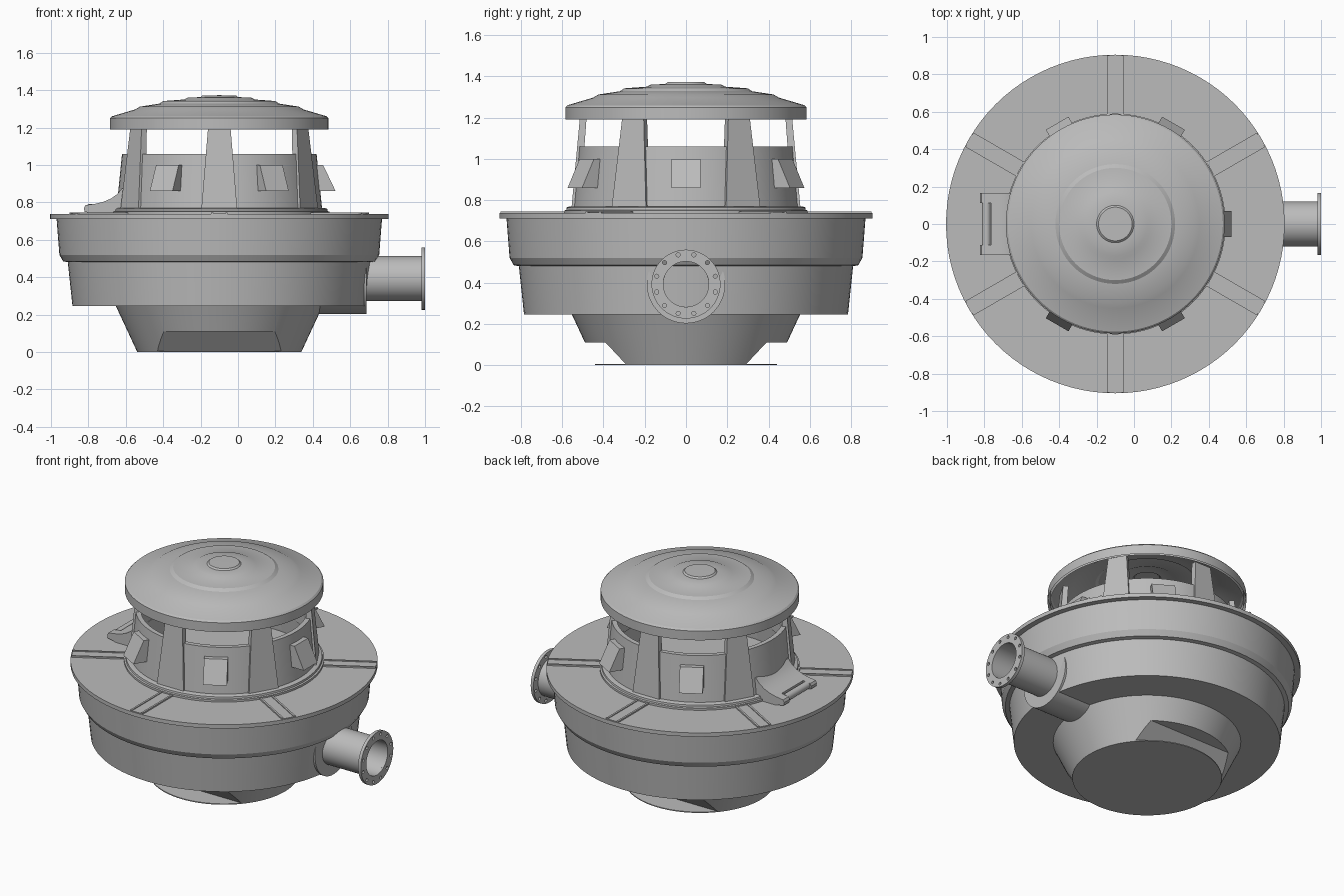
import bpy, bmesh, math
from mathutils import Matrix, Vector

if "Cube" in bpy.data.objects:
    bpy.data.objects.remove(bpy.data.objects["Cube"], do_unlink=True)

CX = -0.1                       # axis of the round body
AXIS = Matrix.Translation((CX, 0, 0))
PIPE_Z = 0.393

grey = bpy.data.materials.new("plain_grey")
grey.use_nodes = True
grey.diffuse_color = (0.5, 0.5, 0.5, 1)
grey.node_tree.nodes["Principled BSDF"].inputs["Base Color"].default_value = (0.5, 0.5, 0.5, 1)


def finish(name, bm, matrix):
    """Turn a bmesh into a shaded, coloured object."""
    bmesh.ops.remove_doubles(bm, verts=bm.verts, dist=1e-5)
    bmesh.ops.recalc_face_normals(bm, faces=bm.faces)
    bm.transform(matrix)
    mesh = bpy.data.meshes.new(name)
    bm.to_mesh(mesh)
    bm.free()
    mesh.materials.append(grey)
    ob = bpy.data.objects.new(name, mesh)
    bpy.context.collection.objects.link(ob)
    smooth(ob)
    return ob


def activate(ob):
    bpy.ops.object.select_all(action='DESELECT')
    ob.select_set(True)
    bpy.context.view_layer.objects.active = ob


def smooth(ob):
    activate(ob)
    bpy.ops.object.shade_smooth_by_angle(angle=math.radians(25))


def lathe(name, profile, matrix=AXIS, steps=96, closed=False):
    """Spin a (radius, z) profile around the z axis."""
    bm = bmesh.new()
    vs = [bm.verts.new((r, 0, z)) for r, z in profile]
    pairs = list(zip(vs, vs[1:])) + ([(vs[-1], vs[0])] if closed else [])
    edges = [bm.edges.new(p) for p in pairs]
    bmesh.ops.spin(bm, geom=vs + edges, cent=(0, 0, 0), axis=(0, 0, 1),
                   angle=math.tau, steps=steps)
    return finish(name, bm, matrix)


def prism(name, profile, widths, azimuth=0, shift=0):
    """Extrude a (radius, z) outline sideways; half width given per point."""
    if not isinstance(widths, list):
        widths = [widths] * len(profile)
    bm = bmesh.new()
    sides = [[bm.verts.new((r, s * w + shift, z)) for (r, z), w in zip(profile, widths)]
             for s in (-1, 1)]
    bm.faces.new(sides[0])
    bm.faces.new(sides[1])
    n = len(profile)
    for i in range(n):
        j = (i + 1) % n
        bm.faces.new((sides[0][i], sides[0][j], sides[1][j], sides[1][i]))
    return finish(name, bm, AXIS @ Matrix.Rotation(math.radians(azimuth), 4, 'Z'))


def cut(target, cutter):
    cutter.hide_render = True
    mod = target.modifiers.new("cut", 'BOOLEAN')
    mod.operation = 'DIFFERENCE'
    mod.solver = 'EXACT'
    mod.object = cutter
    activate(target)
    bpy.ops.object.modifier_apply(modifier=mod.name)
    bpy.data.objects.remove(cutter, do_unlink=True)


# Stepped lower body with its flat deck
lathe("body", [(0, 0.245), (0.785, 0.245), (0.81, 0.48), (0.835, 0.485), (0.855, 0.52),
               (0.87, 0.712), (0.905, 0.712), (0.905, 0.737), (0, 0.737)])

# Tapered foot with a sloped notch at front and back, on a thin round plate
foot = lathe("foot", [(0, 0.003), (0.44, 0.003), (0.555, 0.25), (0, 0.25)])
for azimuth in (90, -90):
    cut(foot, prism("notch_cutter", [(0.24, -0.05), (0.39, 0.11), (0.8, 0.11), (0.8, -0.05)],
                    0.5, azimuth))
smooth(foot)
lathe("base_plate", [(0, 0), (0.44, 0), (0.44, 0.006), (0, 0.006)])

# Open drum on the deck, with a stepped seam ring at its foot
lathe("drum", [(0.553, 0.73), (0.52, 1.06), (0.49, 1.06), (0.52, 0.73)], closed=True)
lathe("seam_ring", [(0.59, 0.735), (0.59, 0.75), (0.58, 0.753), (0.578, 0.765),
                    (0.565, 0.77), (0.54, 0.77), (0.54, 0.735)], closed=True)

# Thin domed roof with concentric steps
roof = [(0.585, 1.19), (0.585, 1.25), (0.575, 1.26), (0.45, 1.297), (0.425, 1.312),
        (0.32, 1.328), (0.3, 1.342), (0.19, 1.35), (0.17, 1.36), (0.1, 1.363),
        (0.09, 1.372), (0, 1.373)]
inner = [(max(r - 0.015, 0), z - 0.012) for r, z in reversed(roof[1:])]
lathe("roof", roof + inner + [(0.57, 1.19)])

# Tapered pillars and the paired deck seams in line with them
for i in range(6):
    a = 30 + 60 * i
    prism("pillar_%d" % (i + 1), [(0.515, 0.75), (0.556, 0.75), (0.512, 1.225), (0.48, 1.225)],
          [0.097, 0.097, 0.058, 0.058], a)
    prism("deck_strip_%d" % (i + 1), [(0.56, 0.73), (0.9, 0.73), (0.9, 0.741), (0.56, 0.741)],
          0.042, a)
    for s in (-1, 1):
        prism("deck_seam_%d" % (i + 1), [(0.56, 0.73), (0.9, 0.73), (0.9, 0.746), (0.56, 0.746)],
              0.006, a, s * 0.038)

# Wedge-shaped vent hoods between the pillars, except at the hatch side
for i, a in enumerate((0, 60, 120, 240, 300)):
    prism("vent_hood_%d" % (i + 1), [(0.5, 0.86), (0.622, 0.86), (0.555, 1.0), (0.5, 1.0)],
          0.07, a)

# Hatch with a curved ramp, two cheeks and a roller
prism("hatch", [(0.5, 0.735), (0.665, 0.735), (0.665, 0.792), (0.62, 0.803), (0.58, 0.82),
                (0.545, 0.845), (0.52, 0.875), (0.5, 0.875)], 0.167, 180)
for s in (-1, 1):
    prism("hatch_cheek", [(0.66, 0.737), (0.72, 0.75), (0.724, 0.77), (0.715, 0.785),
                          (0.66, 0.793)], 0.028, 180, s * 0.139)
lathe("hatch_roller", [(0, -0.113), (0.024, -0.113), (0.024, 0.113), (0, 0.113)],
      Matrix.Translation((-0.79, 0, 0.768)) @ Matrix.Rotation(math.pi / 2, 4, 'X'), 24)

# Side pipe, its collar in the body and a drilled end flange
ALONG_X = Matrix.Translation((0, 0, PIPE_Z)) @ Matrix.Rotation(math.pi / 2, 4, 'Y')
lathe("pipe", [(0.12, 0.55), (0.12, 0.99), (0.11, 0.99), (0.11, 0.55)], ALONG_X, 48, True)
lathe("pipe_collar", [(0, 0.3), (0.19, 0.3), (0.19, 0.687), (0, 0.687)], ALONG_X, 64)
flange = lathe("pipe_flange", [(0.11, 0.98), (0.167, 0.98), (0.167, 1.0), (0.11, 1.0)],
               ALONG_X, 64, True)
holes = bmesh.new()
for i in range(12):
    a = math.tau * (i + 0.5) / 12
    spot = Vector((0.147 * math.cos(a), 0.147 * math.sin(a), 0.99))
    bmesh.ops.create_cone(holes, cap_ends=True, segments=12, radius1=0.01, radius2=0.01,
                          depth=0.1, matrix=Matrix.Translation(spot))
cut(flange, finish("hole_cutter", holes, ALONG_X))
smooth(flange)
